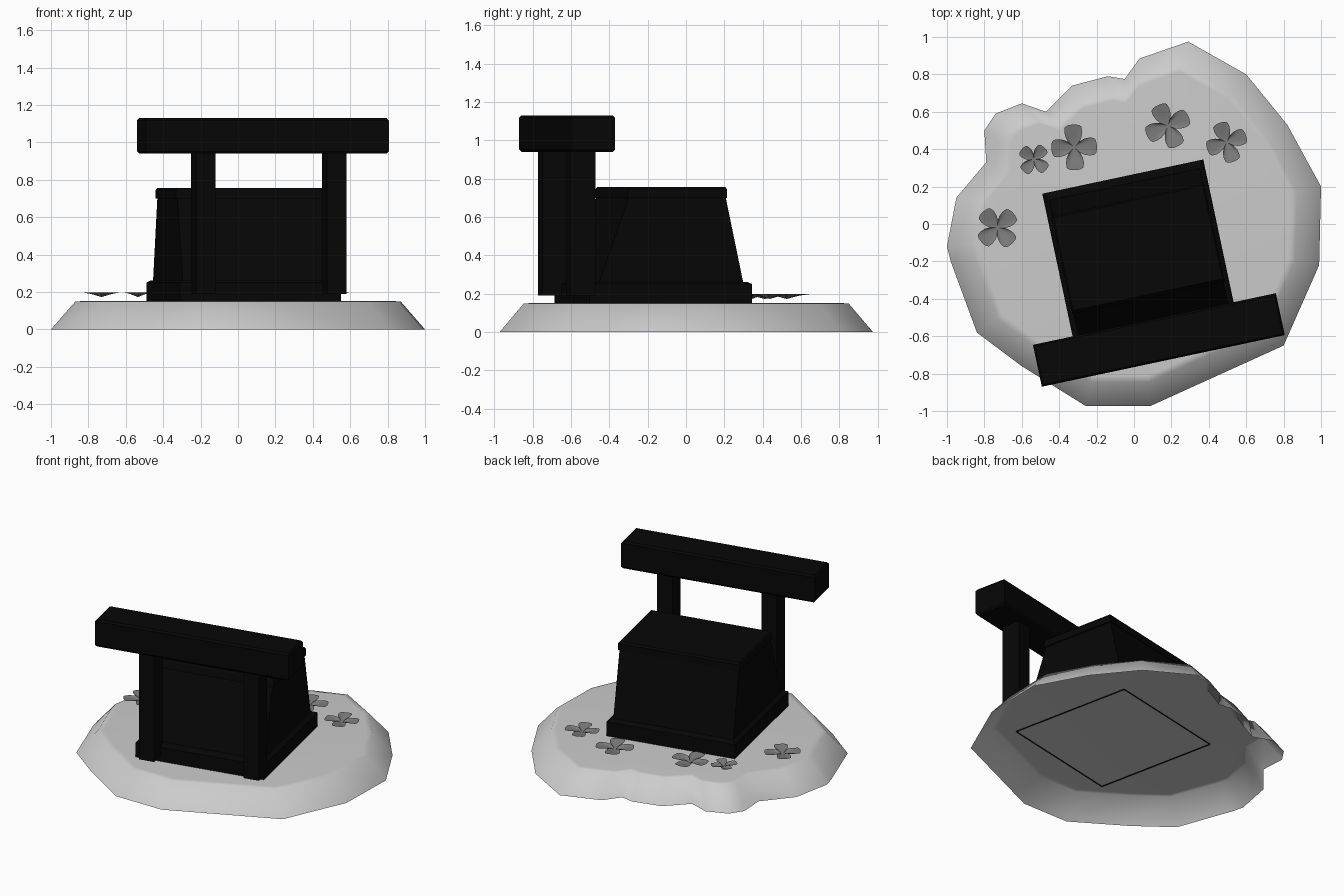
import bpy
import bmesh
from math import cos, sin, pi, radians
from mathutils import Matrix

cube = bpy.data.objects.get("Cube")
if cube:
    bpy.data.objects.remove(cube, do_unlink=True)


def material(name, value):
    mat = bpy.data.materials.new(name)
    mat.use_nodes = True
    colour = (value, value, value, 1)
    mat.diffuse_color = colour
    mat.node_tree.nodes["Principled BSDF"].inputs["Base Color"].default_value = colour
    return mat


BLACK = material("near black", 0.002)
PALE = material("pale grey", 0.6)
GREY = material("mid grey", 0.2)

# The whole structure is turned slightly on the ground
TURN = Matrix.Translation((0.03, -0.17, 0)) @ Matrix.Rotation(radians(12), 4, "Z")


def finish(name, bm, mat, matrix, smooth=None):
    mesh = bpy.data.meshes.new(name)
    bm.to_mesh(mesh)
    bm.free()
    mesh.materials.append(mat)
    obj = bpy.data.objects.new(name, mesh)
    obj.matrix_world = matrix
    bpy.context.collection.objects.link(obj)
    if smooth:
        bpy.ops.object.select_all(action="DESELECT")
        obj.select_set(True)
        bpy.context.view_layer.objects.active = obj
        bpy.ops.object.shade_smooth_by_angle(angle=radians(smooth))


def loft(name, rings, mat=BLACK, matrix=TURN, smooth=None, open_base=False):
    """Skin through rings of points, capped on top and, unless open, below."""
    bm = bmesh.new()
    loops = [[bm.verts.new(p) for p in ring] for ring in rings]
    n = len(loops[0])
    for low, high in zip(loops, loops[1:]):
        for i in range(n):
            j = (i + 1) % n
            bm.faces.new((low[i], low[j], high[j], high[i]))
    if not open_base:
        bm.faces.new(loops[0])
    bm.faces.new(loops[-1])
    bmesh.ops.recalc_face_normals(bm, faces=bm.faces)
    finish(name, bm, mat, matrix, smooth)


def rect(half_x, front, back, z, x=0):
    return [(x - half_x, front, z), (x + half_x, front, z),
            (x + half_x, back, z), (x - half_x, back, z)]


# Ground mound: an open shell with an uneven outline
outline = [(0.29, 0.975), (0.60, 0.80), (0.82, 0.53), (1.0, 0.20), (0.99, -0.22),
           (0.80, -0.65), (0.09, -0.972), (-0.26, -0.972), (-0.60, -0.76),
           (-0.84, -0.58), (-0.98, -0.20), (-1.0, -0.12), (-0.95, 0.14),
           (-0.79, 0.33), (-0.80, 0.50), (-0.74, 0.59), (-0.60, 0.645),
           (-0.47, 0.60), (-0.33, 0.74), (-0.14, 0.79), (-0.05, 0.775), (0.03, 0.885)]
loft("ground_mound", [[(x * s, y * s, z) for x, y in outline]
                      for s, z in ((1, 0), (0.87, 0.149), (0.835, 0.151))],
     PALE, Matrix(), smooth=60, open_base=True)

# Plinth with a chamfered upper edge, its open foot just piercing the ground
loft("plinth", [rect(0.44, -0.433, 0.433, 0.143), rect(0.44, -0.433, 0.433, 0.25),
                rect(0.42, -0.41, 0.41, 0.262)], open_base=True)

# Tapered body and its flat lid
loft("body", [rect(0.412, -0.38, 0.393, 0.25), rect(0.408, -0.215, 0.297, 0.71)])
loft("lid", [rect(0.417, -0.23, 0.304, 0.70), rect(0.417, -0.22, 0.304, 0.745),
             rect(0.408, -0.212, 0.295, 0.757)])

# Front posts
for name, x in (("right_post", -0.32), ("left_post", 0.396)):
    loft(name, [rect(0.053, -0.535, -0.403, z, x) for z in (0.19, 0.96)])

# Long crossbeam with its upper and lower edges chamfered
loft("crossbeam", [rect(0.664 - c, -0.576 + c, -0.347 - c, z, 0.007)
                   for c, z in ((0.01, 0.94), (0, 0.952), (0, 1.118), (0.01, 1.13))])


# Cupped four-petal flowers with a level rim
def flower(x, y, radius, turn):
    bm = bmesh.new()
    steps = 48
    centre = bm.verts.new((0, 0, 0.173))
    loops = []
    for share, z in ((0.55, 0.19), (1, 0.198)):
        ring = []
        for i in range(steps):
            a = 2 * pi * i / steps
            r = radius * share * min(1, 0.36 + 0.85 * abs(cos(2 * a)))
            ring.append(bm.verts.new((r * cos(a), r * sin(a), z)))
        loops.append(ring)
    inner, outer = loops
    for i in range(steps):
        j = (i + 1) % steps
        bm.faces.new((centre, inner[i], inner[j]))
        bm.faces.new((inner[i], outer[i], outer[j], inner[j]))
    place = Matrix.Translation((x, y, 0)) @ Matrix.Rotation(radians(turn), 4, "Z")
    finish("flower", bm, GREY, place, smooth=40)


for spec in ((-0.73, -0.02, 0.115, 42), (-0.535, 0.345, 0.085, 50),
             (-0.32, 0.41, 0.122, 3), (0.18, 0.525, 0.122, 25), (0.495, 0.437, 0.11, 20)):
    flower(*spec)
